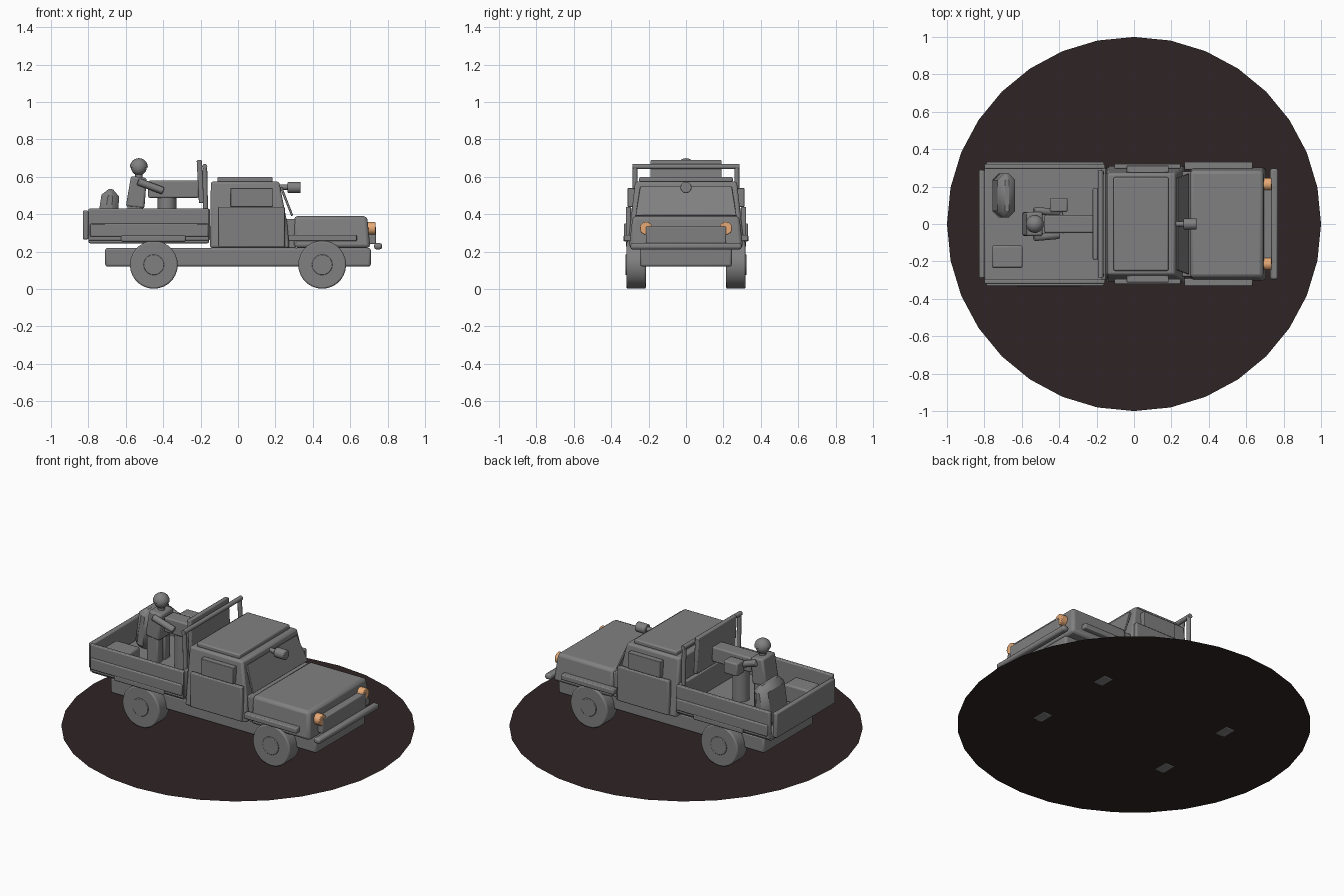
import bpy, bmesh, math
from mathutils import Vector, Matrix

if "Cube" in bpy.data.objects:
    bpy.data.objects.remove(bpy.data.objects["Cube"])


def material(name, rgb):
    m = bpy.data.materials.new(name)
    m.diffuse_color = (*rgb, 1)
    m.use_nodes = True
    m.node_tree.nodes["Principled BSDF"].inputs["Base Color"].default_value = m.diffuse_color
    return m


GREY = material("dull_grey", (0.22, 0.217, 0.217))
DARK = material("dark_brown_base", (0.028, 0.018, 0.018))
ORANGE = material("lamp_orange", (0.8, 0.4, 0.18))


def finish(name, bm, mat=GREY, bevel=0.0, segments=2):
    bmesh.ops.recalc_face_normals(bm, faces=bm.faces)
    me = bpy.data.meshes.new(name)
    bm.to_mesh(me)
    bm.free()
    ob = bpy.data.objects.new(name, me)
    bpy.context.collection.objects.link(ob)
    me.materials.append(mat)
    if bevel:
        mod = ob.modifiers.new("edge_bevel", "BEVEL")
        mod.width, mod.segments = bevel, segments
        mod.limit_method = "ANGLE"
    bpy.ops.object.select_all(action="DESELECT")
    ob.select_set(True)
    bpy.context.view_layer.objects.active = ob
    bpy.ops.object.shade_smooth_by_angle(angle=math.radians(35))
    return ob


def box(name, x, y, z, bevel=0.008, tilt=0.0, taper=(1, 1), mat=GREY, segments=2):
    """Box from ranges; tilt turns it about y, taper scales the top."""
    bm = bmesh.new()
    bmesh.ops.create_cube(bm, size=1)
    for v in bm.verts:
        if v.co.z > 0:
            v.co.x *= taper[0]
            v.co.y *= taper[1]
    size = [b - a for a, b in (x, y, z)]
    centre = [(a + b) / 2 for a, b in (x, y, z)]
    bm.transform(Matrix.Translation(centre) @ Matrix.Rotation(math.radians(tilt), 4, "Y")
                 @ Matrix.Diagonal((*size, 1)))
    return finish(name, bm, mat, bevel, segments)


def rod(name, a, b, r, sides=16, bevel=0.0, mat=GREY, r2=None):
    """Cylinder from point a to point b."""
    a, b = Vector(a), Vector(b)
    bm = bmesh.new()
    bmesh.ops.create_cone(bm, cap_ends=True, segments=sides, radius1=r,
                          radius2=r if r2 is None else r2, depth=(b - a).length)
    rot = Vector((0, 0, 1)).rotation_difference(b - a).to_matrix().to_4x4()
    bm.transform(Matrix.Translation((a + b) / 2) @ rot)
    return finish(name, bm, mat, bevel)


def prism(name, profile, half_low, half_high, bevel=0.008):
    """Side profile in x, z spanned across y, narrower towards the top."""
    zs = [p[1] for p in profile]
    z0, z1 = min(zs), max(zs)
    bm = bmesh.new()
    rings = []
    for s in (-1, 1):
        rings.append([bm.verts.new((x, s * (half_low + (half_high - half_low) * (z - z0) / (z1 - z0)), z))
                      for x, z in profile])
        bm.faces.new(rings[-1])
    n = len(profile)
    for i in range(n):
        j = (i + 1) % n
        bm.faces.new((rings[0][i], rings[0][j], rings[1][j], rings[1][i]))
    return finish(name, bm, GREY, bevel)


def ball(name, centre, r, upper=False):
    bm = bmesh.new()
    bmesh.ops.create_uvsphere(bm, u_segments=20, v_segments=12, radius=r)
    if upper:
        bmesh.ops.bisect_plane(bm, geom=bm.verts[:] + bm.edges[:] + bm.faces[:],
                               plane_co=(0, 0, -0.001), plane_no=(0, 0, 1), clear_inner=True)
        bmesh.ops.holes_fill(bm, edges=[e for e in bm.edges if e.is_boundary])
    bm.transform(Matrix.Translation(centre))
    return finish(name, bm)


def plate_on_sides(name, x, y, z, bevel=0.006):
    """Same box on both sides of the truck."""
    box(name + "_left", x, y, z, bevel)
    box(name + "_right", x, (-y[1], -y[0]), z, bevel)


# Round ground base, a thin sheet
bm = bmesh.new()
bmesh.ops.create_circle(bm, cap_ends=True, segments=32, radius=1.0)
bm.transform(Matrix.Translation((0, 0, 0.006)))
finish("round_base", bm, DARK)

# Chassis and wheels
box("chassis", (-0.71, 0.71), (-0.245, 0.245), (0.12, 0.22), 0.012)
for x in (-0.45, 0.45):
    for s in (-1, 1):
        rod("wheel", (x, s * 0.215, 0.13), (x, s * 0.318, 0.13), 0.128, 28, 0.008)
        rod("hub", (x, s * 0.30, 0.13), (x, s * 0.324, 0.13), 0.055, 20, 0.003)

# Cargo bed
box("bed_floor", (-0.80, -0.155), (-0.305, 0.305), (0.245, 0.285))
plate_on_sides("bed_side", (-0.80, -0.155), (0.295, 0.32), (0.26, 0.43))
plate_on_sides("bed_side_board", (-0.79, -0.16), (0.315, 0.332), (0.28, 0.35))
plate_on_sides("rear_fender", (-0.625, -0.28), (0.30, 0.334), (0.255, 0.287))
box("tailgate", (-0.83, -0.80), (-0.29, 0.29), (0.265, 0.42))
box("bed_front_wall", (-0.175, -0.15), (-0.30, 0.30), (0.26, 0.43))

# Cab with doors, windows, roof panel and windscreen
prism("cab", [(-0.15, 0.22), (0.275, 0.22), (0.262, 0.36), (0.22, 0.575), (-0.145, 0.575)],
      0.312, 0.272, 0.012)
plate_on_sides("door", (-0.105, 0.25), (0.295, 0.322), (0.225, 0.44))
plate_on_sides("side_window", (-0.04, 0.185), (0.275, 0.312), (0.44, 0.54), 0.003)
box("roof_panel", (-0.11, 0.185), (-0.25, 0.25), (0.57, 0.60))
prism("windscreen", [(0.285, 0.39), (0.295, 0.395), (0.235, 0.55), (0.225, 0.54)], 0.27, 0.245, 0.003)

# Hood, front fenders, grille, bumper
prism("hood", [(0.30, 0.22), (0.708, 0.22), (0.69, 0.39), (0.30, 0.39)], 0.305, 0.285, 0.018)
box("hood_to_cab_cowl", (0.24, 0.31), (-0.28, 0.28), (0.22, 0.375), 0.005)
plate_on_sides("front_fender", (0.27, 0.635), (0.29, 0.332), (0.257, 0.29))
box("grille", (0.68, 0.738), (-0.215, 0.215), (0.24, 0.335), 0.006)
for s in (-1, 1):
    rod("headlight", (0.69, s * 0.213, 0.325), (0.735, s * 0.213, 0.325), 0.034, 18, 0.004, ORANGE)
box("front_bumper", (0.728, 0.77), (-0.297, 0.297), (0.212, 0.246), 0.012)

# Spotlight above the windscreen
rod("spotlight_stem", (0.20, 0, 0.545), (0.28, 0, 0.545), 0.014, 12)
rod("spotlight", (0.265, 0, 0.543), (0.335, 0, 0.543), 0.03, 18, 0.005)

# Roll bar behind the cab
for s in (-1, 1):
    rod("roll_bar_post", (-0.17, s * 0.272, 0.27), (-0.178, s * 0.272, 0.66), 0.013, 12)
rod("roll_bar_top", (-0.178, -0.285, 0.655), (-0.178, 0.285, 0.655), 0.014, 12)

# Pedestal mount with shield and side box
rod("pedestal", (-0.38, 0, 0.28), (-0.38, 0, 0.49), 0.05, 16)
box("mount_body", (-0.48, -0.21), (-0.047, 0.047), (0.488, 0.58))
box("mount_side_box", (-0.45, -0.355), (0.065, 0.14), (0.49, 0.57))
box("mount_side_bracket", (-0.42, -0.38), (0.03, 0.08), (0.51, 0.54), 0.003)
box("mount_shield", (-0.215, -0.188), (-0.19, 0.19), (0.46, 0.69), 0.006, -3)

# Standing figure
for s in (-1, 1):
    box("figure_leg", (-0.59, -0.51), (s * 0.034 - 0.028, s * 0.034 + 0.028), (0.28, 0.45))
    rod("figure_arm", (-0.535, s * 0.072, 0.575), (-0.40, s * 0.06, 0.525), 0.02, 12, 0.005)
box("figure_torso", (-0.59, -0.49), (-0.065, 0.065), (0.435, 0.60), 0.012, 7, (0.85, 1))
rod("figure_neck", (-0.53, 0, 0.58), (-0.53, 0, 0.63), 0.02, 12)
ball("figure_head", (-0.53, 0, 0.65), 0.042)
ball("figure_helmet", (-0.53, 0, 0.652), 0.048, True)

# Cargo on the bed
box("cargo_pack", (-0.75, -0.635), (0.035, 0.27), (0.28, 0.535), 0.035, 6, (0.8, 1), segments=1)
box("cargo_box", (-0.76, -0.595), (-0.235, -0.115), (0.28, 0.39), 0.01)
